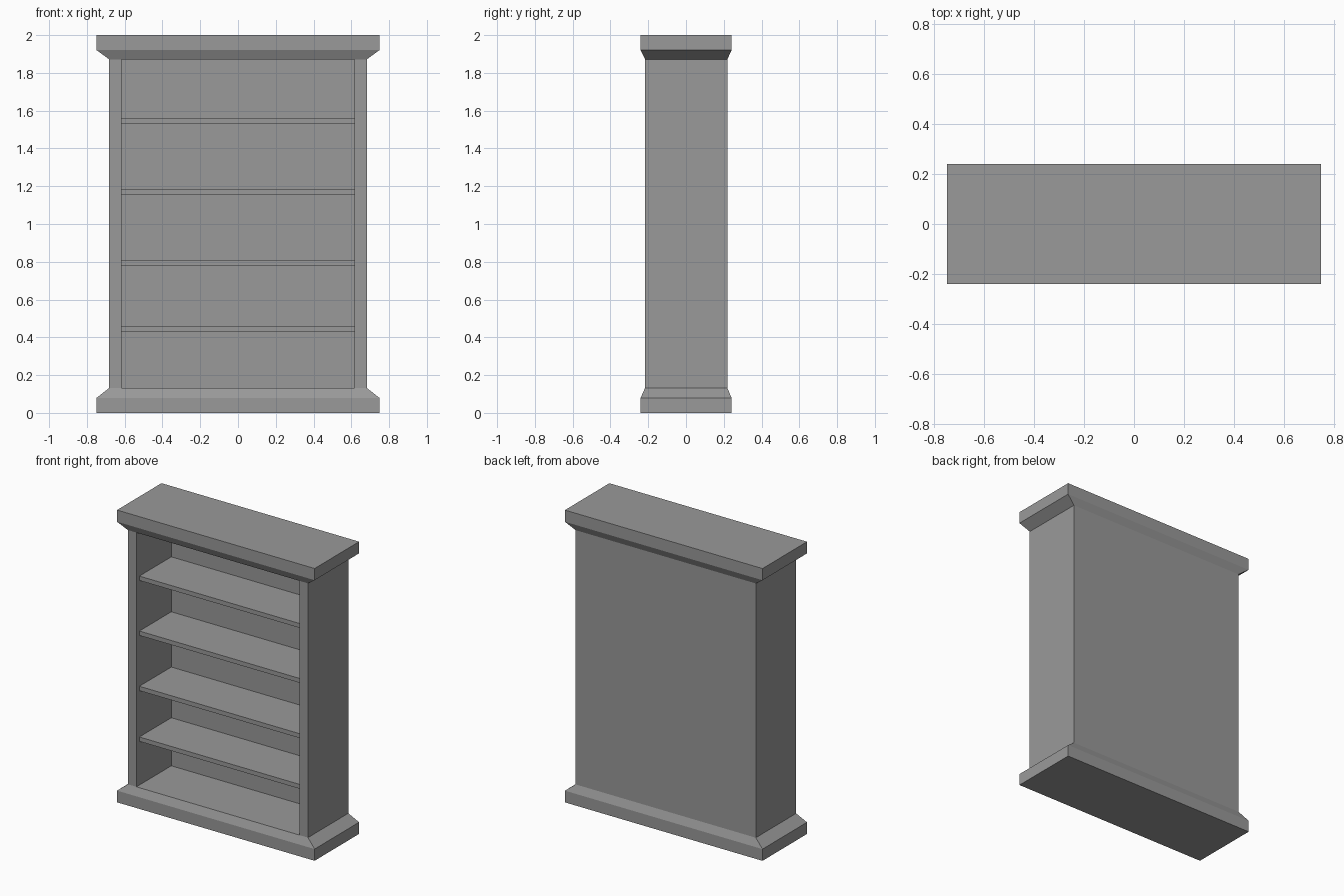
import bpy, bmesh

if "Cube" in bpy.data.objects:
    bpy.data.objects.remove(bpy.data.objects["Cube"])

grey = bpy.data.materials.new("dark_grey")
grey.diffuse_color = (0.32, 0.32, 0.32, 1)
grey.use_nodes = True
grey.node_tree.nodes["Principled BSDF"].inputs["Base Color"].default_value = grey.diffuse_color


def box(name, x0, x1, y0, y1, z0, z1):
    bm = bmesh.new()
    bmesh.ops.create_cube(bm, size=1)
    for v in bm.verts:
        v.co.x = x1 if v.co.x > 0 else x0
        v.co.y = y1 if v.co.y > 0 else y0
        v.co.z = z1 if v.co.z > 0 else z0
    return finish(name, bm)


def loft(name, sections):
    """Stack of rectangles (half width, front y, back y, z), bottom to top."""
    bm = bmesh.new()
    rings = [[bm.verts.new(p) for p in
              ((-w, f, z), (w, f, z), (w, b, z), (-w, b, z))]
             for w, f, b, z in sections]
    for a, b in zip(rings, rings[1:]):
        for i in range(4):
            j = (i + 1) % 4
            bm.faces.new((a[i], a[j], b[j], b[i]))
    bm.faces.new(rings[0][::-1])
    bm.faces.new(rings[-1])
    return finish(name, bm)


def finish(name, bm):
    bmesh.ops.recalc_face_normals(bm, faces=bm.faces)
    mesh = bpy.data.meshes.new(name)
    bm.to_mesh(mesh)
    bm.free()
    mesh.materials.append(grey)
    obj = bpy.data.objects.new(name, mesh)
    bpy.context.collection.objects.link(obj)
    return obj


W, F, B = 0.748, -0.24, 0.241     # plinth and cornice outline
BW, BF, BB = 0.682, -0.217, 0.219  # body outline
IN_W, IN_BACK = 0.617, 0.16       # inner half width, back wall face
Z0, Z1 = 0.132, 1.872             # body bottom and top

# Plinth and cornice with sloped moulding
loft("plinth", [(W, F, B, 0), (W, F, B, 0.08), (BW, BF, BB, Z0)])
loft("cornice", [(BW, BF, BB, Z1), (W, F, B, 1.92), (W, F, B, 2.0)])

# Side and back panels
box("left_side", -BW, -IN_W, BF, BB, Z0, Z1)
box("right_side", IN_W, BW, BF, BB, Z0, Z1)
box("back_panel", -IN_W, IN_W, IN_BACK, BB, Z0, Z1)

# Shelves, set slightly behind the front edge
for i, z in enumerate((0.446, 0.793, 1.171, 1.547)):
    box(f"shelf_{i + 1}", -IN_W, IN_W, -0.185, IN_BACK, z - 0.015, z + 0.015)
